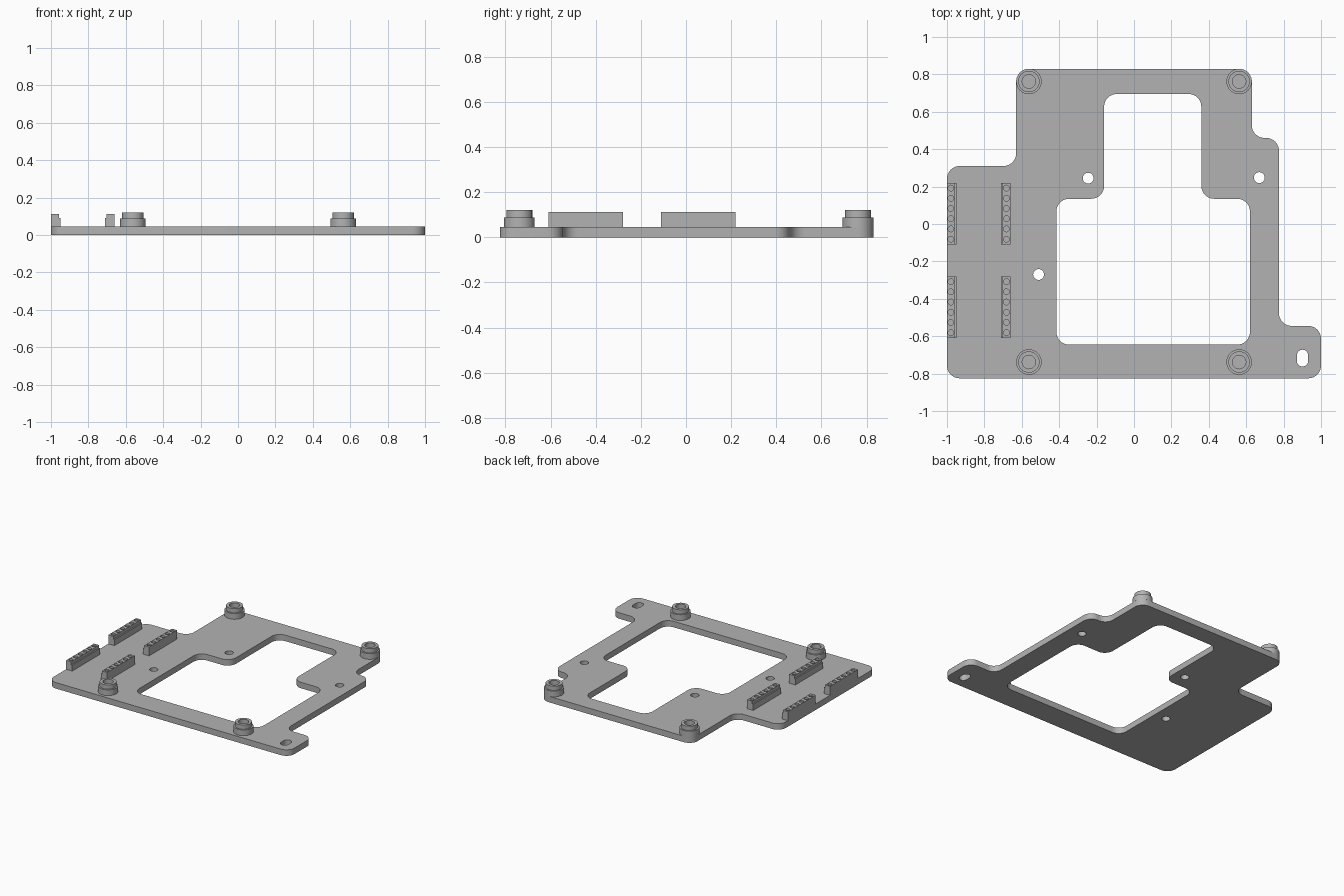
import bpy, bmesh, math
from mathutils import Vector

cube = bpy.data.objects.get("Cube")
if cube:
    bpy.data.objects.remove(cube)

grey = bpy.data.materials.new("plain grey")
grey.use_nodes = True
grey.diffuse_color = (0.45, 0.45, 0.45, 1)
grey.node_tree.nodes["Principled BSDF"].inputs["Base Color"].default_value = (0.45, 0.45, 0.45, 1)


def rounded(corners, r, steps=8):
    """Right-angled outline with every corner filleted."""
    pts = []
    for i, c in enumerate(corners):
        p = Vector(c)
        u = (Vector(corners[i - 1]) - p).normalized()
        v = (Vector(corners[(i + 1) % len(corners)]) - p).normalized()
        centre = p + (u + v) * r
        for k in range(steps + 1):
            t = math.pi / 2 * k / steps
            pts.append(centre - v * r * math.cos(t) - u * r * math.sin(t))
    return pts


def circle(x, y, r, n=32):
    return [(x + r * math.cos(math.tau * k / n), y + r * math.sin(math.tau * k / n))
            for k in range(n)]


def rect(x0, x1, y0, y1):
    return [(x0, y0), (x1, y0), (x1, y1), (x0, y1)]


def slab(loops, z0, z1):
    """Flat sheet with holes, extruded between two heights."""
    curve = bpy.data.curves.new("sheet", 'CURVE')
    curve.dimensions = '2D'
    curve.fill_mode = 'BOTH'
    curve.extrude = (z1 - z0) / 2
    for loop in loops:
        s = curve.splines.new('POLY')
        s.points.add(len(loop) - 1)
        for pt, q in zip(s.points, loop):
            pt.co = (q[0], q[1], 0, 1)
        s.use_cyclic_u = True
    ob = bpy.data.objects.new("sheet", curve)
    bpy.context.collection.objects.link(ob)
    bpy.context.view_layer.update()
    mesh = bpy.data.meshes.new_from_object(
        ob.evaluated_get(bpy.context.evaluated_depsgraph_get()))
    bpy.data.objects.remove(ob)
    for v in mesh.vertices:
        v.co.z += (z0 + z1) / 2
    return mesh


def part(name, meshes):
    """Join slabs into one named object."""
    bm = bmesh.new()
    for m in meshes:
        piece = bmesh.new()
        piece.from_mesh(m)
        bmesh.ops.remove_doubles(piece, verts=piece.verts, dist=0.0001)
        bmesh.ops.recalc_face_normals(piece, faces=piece.faces)
        piece.to_mesh(m)
        piece.free()
        bm.from_mesh(m)
    mesh = bpy.data.meshes.new(name)
    bm.to_mesh(mesh)
    bm.free()
    mesh.materials.clear()
    mesh.materials.append(grey)
    for f in mesh.polygons:
        f.material_index = 0
    ob = bpy.data.objects.new(name, mesh)
    bpy.context.collection.objects.link(ob)
    bpy.ops.object.select_all(action='DESELECT')
    ob.select_set(True)
    bpy.context.view_layer.objects.active = ob
    bpy.ops.object.shade_smooth_by_angle(angle=math.radians(30))
    return ob


TOP = 0.045

# Base plate with its window, screw holes and slot
outline = [(-1, -0.825), (1, -0.825), (1, -0.545), (0.775, -0.545), (0.775, 0.46),
           (0.63, 0.46), (0.63, 0.83), (-0.63, 0.83), (-0.63, 0.31), (-1, 0.31)]
window = [(-0.415, -0.645), (0.62, -0.645), (0.62, 0.135), (0.36, 0.135),
          (0.36, 0.695), (-0.16, 0.695), (-0.16, 0.135), (-0.415, 0.135)]
holes = [circle(x, y, 0.029) for x, y in [(-0.245, 0.245), (0.67, 0.248), (-0.51, -0.27)]]
slot = rounded(rect(0.871, 0.931, -0.762, -0.672), 0.0299)
part("base_plate", [slab([rounded(outline, 0.068), rounded(window, 0.068), slot] + holes, 0, TOP)])

# Stepped hollow standoffs near the corners
for end, y in (("front", -0.738), ("back", 0.762)):
    for side, x in (("right", -0.562), ("left", 0.562)):
        bore = circle(x, y, 0.036)
        part(f"{end}_{side}_standoff", [slab([circle(x, y, 0.068, 48), bore], TOP, 0.088),
                                        slab([circle(x, y, 0.057, 48), bore], 0.088, 0.12)])

# Pin sockets: the two columns mirror each other, steps facing inwards
for end, y in (("front", -0.61), ("back", -0.11)):
    for side, flat, d in (("outer", -1.0, 1), ("inner", -0.661, -1)):
        pins = [circle(flat + d * 0.021, y + 0.029 + 0.0546 * k, 0.0155, 16) for k in range(6)]
        layers = []
        for width, z0, z1 in ((0.051, TOP, 0.09), (0.042, 0.09, 0.112)):
            x0, x1 = sorted((flat, flat + d * width))
            layers.append(slab([rect(x0, x1, y, y + 0.33)] + pins, z0, z1))
        part(f"{end}_{side}_socket", layers)
